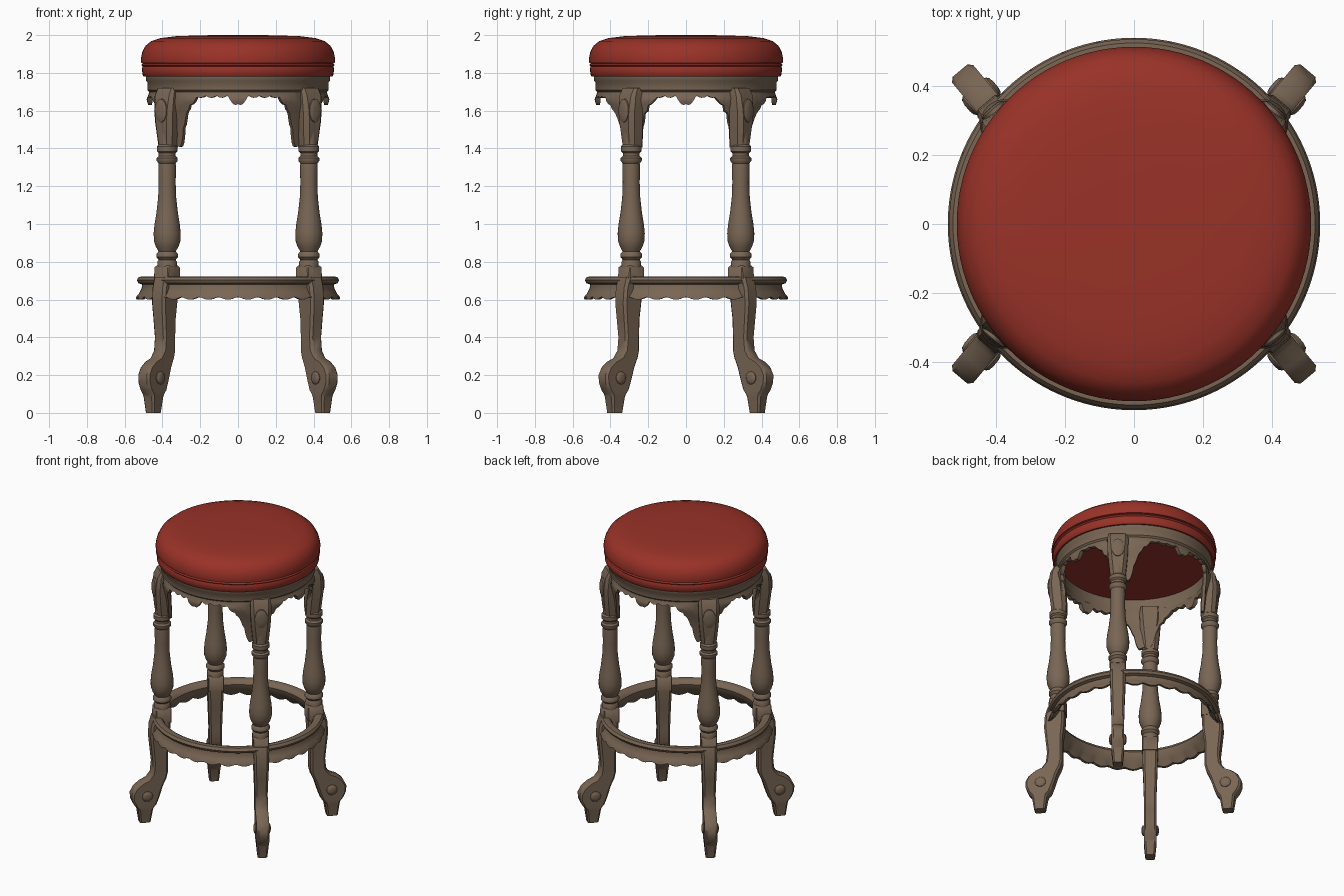
import bpy, bmesh, math

if "Cube" in bpy.data.objects:
    bpy.data.objects.remove(bpy.data.objects["Cube"])

def material(name, col):
    m = bpy.data.materials.new(name)
    m.diffuse_color = (*col, 1)
    m.use_nodes = True
    m.node_tree.nodes["Principled BSDF"].inputs["Base Color"].default_value = m.diffuse_color
    return m

RED = material("red leather", (0.32, 0.032, 0.021))
WOOD = material("brown carved wood", (0.19, 0.132, 0.088))

def finish(name, bm, mat, angle=40):
    bmesh.ops.recalc_face_normals(bm, faces=bm.faces)
    me = bpy.data.meshes.new(name)
    bm.to_mesh(me)
    bm.free()
    ob = bpy.data.objects.new(name, me)
    bpy.context.collection.objects.link(ob)
    me.materials.append(mat)
    bpy.ops.object.select_all(action='DESELECT')
    ob.select_set(True)
    bpy.context.view_layer.objects.active = ob
    bpy.ops.object.shade_smooth_by_angle(angle=math.radians(angle))
    return ob

def skin(bm, rings, caps=True, closed=False):
    """Bridge equal-length loops of points with quads."""
    vs = [[bm.verts.new(p) for p in r] for r in rings]
    n, k = len(vs[0]), len(vs)
    for i in range(k if closed else k - 1):
        a, b = vs[i], vs[(i + 1) % k]
        for j in range(n):
            bm.faces.new((a[j], a[(j + 1) % n], b[(j + 1) % n], b[j]))
    if caps and not closed:
        bm.faces.new(vs[0])
        bm.faces.new(vs[-1])

def lathe(bm, profile, seg, place=lambda u, v, z: (u, v, z), closed=False):
    skin(bm, [[place(r * math.cos(2 * math.pi * j / seg), r * math.sin(2 * math.pi * j / seg), z)
               for j in range(seg)] for r, z in profile], closed=closed)

def interp(x, table):
    if x <= table[0][0]:
        return table[0][1]
    for (a, p), (b, q) in zip(table, table[1:]):
        if x <= b:
            return p + (q - p) * (x - a) / (b - a)
    return table[-1][1]

# Padded round seat with piping
bm = bmesh.new()
lathe(bm, [(0.05, 2.0), (0.2, 1.999), (0.33, 1.994), (0.41, 1.984), (0.46, 1.968), (0.49, 1.943),
           (0.507, 1.91), (0.514, 1.875), (0.512, 1.853), (0.504, 1.85), (0.513, 1.842),
           (0.504, 1.834), (0.508, 1.825), (0.506, 1.79), (0.498, 1.78), (0.05, 1.78)], 96)
finish("seat", bm, RED, 50)

# Carved apron: thin wall with a scalloped lower edge dropping at the legs
DROP = [(6, 1.42), (8, 1.47), (9, 1.52), (11, 1.55), (12, 1.585), (15, 1.605),
        (16, 1.64), (20, 1.65), (22, 1.68), (30, 1.68)]

def apron_bottom(t):
    e = math.degrees(t) % 180
    e = 180 - e if e > 90 else e
    m = min(e, 90 - e)
    z = interp(abs(e - 41), DROP)
    return z - 0.045 * max(0, 1 - (m / 6) ** 2) - 0.012 * abs(math.sin(math.pi * m / 7))

def apron_radius(z):
    return interp(z, [(1.42, 0.44), (1.55, 0.455), (1.63, 0.476), (1.66, 0.484), (1.69, 0.472),
                      (1.70, 0.47), (1.71, 0.48), (1.75, 0.48), (1.76, 0.488), (1.785, 0.488)])

bm = bmesh.new()
rings, N = [], 288
for j in range(N):
    t = 2 * math.pi * j / N
    zb = apron_bottom(t)
    zs = [1.785, 1.76, 1.75, 1.71, 1.70] + [1.70 + (zb - 1.70) * k / 5 for k in range(1, 6)]
    sec = [(apron_radius(z), z) for z in zs]
    sec += [(min(r - 0.02, 0.455), z) for r, z in reversed(sec)]
    rings.append([(r * math.cos(t), r * math.sin(t), z) for r, z in sec])
skin(bm, rings, closed=True)
finish("apron", bm, WOOD)

# Foot ring: rounded rail above a flared, scalloped skirt
bm = bmesh.new()
SEC = [(0.48, 0.715), (0.50, 0.722), (0.525, 0.72), (0.536, 0.703), (0.528, 0.687), (0.508, 0.68),
       (0.51, 0.66), (0.522, 0.635), (0.54, 0.612), (0.54, 0.60), (0.522, 0.60),
       (0.495, 0.64), (0.475, 0.67), (0.468, 0.695)]
rings, N = [], 256
for j in range(N):
    t = 2 * math.pi * j / N
    lift = 0.016 * (1 - abs(math.sin(16 * t)))
    rings.append([(r * math.cos(t), r * math.sin(t), z + (lift if z < 0.605 else 0))
                  for r, z in SEC])
skin(bm, rings, closed=True)
finish("foot_ring", bm, WOOD)

# Legs: local frame u outward, v sideways, placed off the radial line and mirrored
CU, SU = math.cos(math.radians(50)), math.sin(math.radians(50))
AX, AY = 0.375, 0.29

def placer(sx, sy):
    return lambda u, v, z: (sx * (AX + u * CU - v * SU), sy * (AY + u * SU + v * CU), z)

def loft(bm, rows, place, cham=0.3):
    """Chamfered rectangular sections: (z, u_in, u_out, half_width)."""
    rings = []
    for z, a, b, w in rows:
        c = cham * min(w, (b - a) / 2)
        pts = [(a + c, -w), (b - c, -w), (b, -w + c), (b, w - c),
               (b - c, w), (a + c, w), (a, w - c), (a, -w + c)]
        rings.append([place(u, v, z) for u, v in pts])
    skin(bm, rings)

CABRIOLE = [(0.72, -0.045, 0.06, 0.048), (0.66, -0.045, 0.078, 0.048), (0.58, -0.042, 0.083, 0.046),
            (0.5, -0.032, 0.075, 0.043), (0.4, -0.03, 0.065, 0.04), (0.33, -0.03, 0.072, 0.04),
            (0.29, -0.02, 0.10, 0.04), (0.27, -0.01, 0.145, 0.04), (0.24, 0.003, 0.182, 0.04),
            (0.2, 0.015, 0.202, 0.04), (0.16, 0.028, 0.2, 0.04), (0.12, 0.043, 0.182, 0.04),
            (0.1, 0.06, 0.165, 0.04), (0.085, 0.066, 0.16, 0.038), (0.0, 0.08, 0.148, 0.03)]
TURNED = [(0.052, 0.77), (0.052, 0.8), (0.045, 0.81), (0.058, 0.825), (0.058, 0.84), (0.046, 0.855),
          (0.06, 0.88), (0.07, 0.91), (0.072, 0.95), (0.067, 1.0), (0.057, 1.06), (0.048, 1.14),
          (0.045, 1.22), (0.047, 1.3), (0.045, 1.32), (0.056, 1.335), (0.056, 1.35),
          (0.045, 1.36), (0.045, 1.375), (0.055, 1.385), (0.055, 1.41), (0.045, 1.42), (0.045, 1.5)]
BRACKET = [(1.405, -0.055, 0.035, 0.046), (1.46, -0.055, 0.042, 0.052), (1.54, -0.05, 0.05, 0.06),
           (1.6, -0.045, 0.052, 0.064), (1.68, -0.04, 0.042, 0.066), (1.72, -0.04, 0.02, 0.06)]

for name, sx, sy in (("front_left", -1, -1), ("front_right", 1, -1),
                     ("back_left", -1, 1), ("back_right", 1, 1)):
    place = placer(sx, sy)
    # Curved lower leg with scroll foot
    bm = bmesh.new()
    loft(bm, CABRIOLE, place)
    for s in (-1, 1):   # scroll rosettes
        skin(bm, [[place(0.105 + r * math.cos(k * math.pi / 8), s * v, 0.185 + r * math.sin(k * math.pi / 8))
                   for k in range(16)]
                  for r, v in ((0.034, 0.035), (0.034, 0.044), (0.026, 0.051), (0.012, 0.054))])
    finish(name + "_lower_leg", bm, WOOD)
    # Square block and turned column
    bm = bmesh.new()
    loft(bm, [(0.68, -0.05, 0.055, 0.05), (0.77, -0.05, 0.05, 0.05), (0.78, -0.042, 0.042, 0.042)], place, 0.1)
    lathe(bm, TURNED, 24, place)
    finish(name + "_turned_column", bm, WOOD)
    # Carved bracket with a shield on its face
    bm = bmesh.new()
    loft(bm, BRACKET, place, 0.45)
    skin(bm, [[place(u, w * math.cos(k * math.pi / 8), 1.6 + h * math.sin(k * math.pi / 8))
               for k in range(16)]
              for u, w, h in ((0.03, 0.042, 0.065), (0.055, 0.04, 0.062), (0.061, 0.028, 0.045), (0.063, 0.01, 0.02))])
    finish(name + "_bracket", bm, WOOD)
